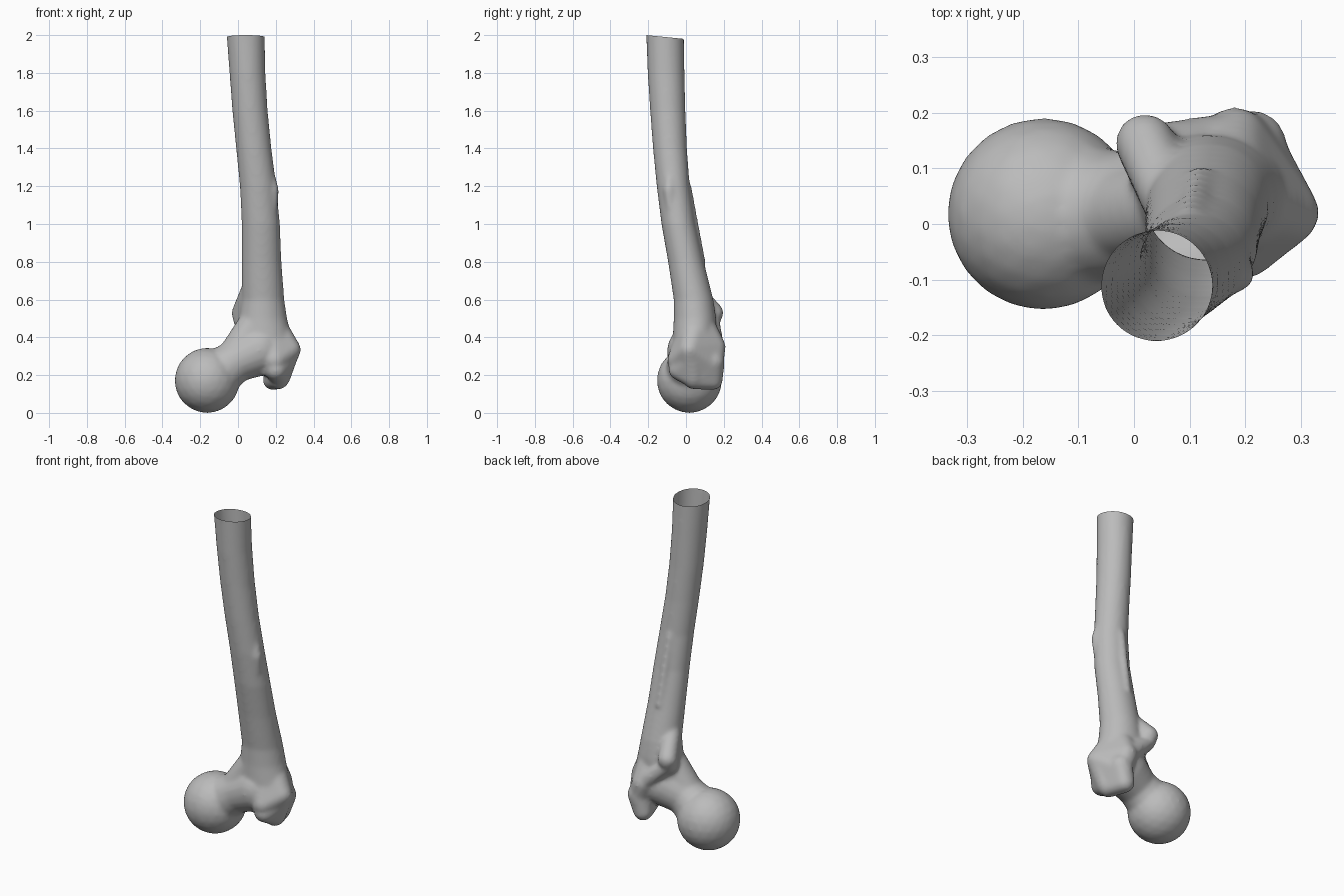
import bpy, bmesh
from math import sin, cos, pi, exp
from mathutils import Vector, Matrix

cube = bpy.data.objects.get("Cube")
if cube:
    bpy.data.objects.remove(cube, do_unlink=True)

bone = bpy.data.materials.new("bone grey")
bone.use_nodes = True
GREY = (0.5, 0.5, 0.5, 1)
bone.diffuse_color = GREY
bone.node_tree.nodes["Principled BSDF"].inputs["Base Color"].default_value = GREY

body = bmesh.new()


def hull(balls):
    """Convex skin around balls given as (x, y, z, radius)."""
    part = bmesh.new()
    for x, y, z, r in balls:
        bmesh.ops.create_icosphere(part, subdivisions=3, radius=r,
                                   matrix=Matrix.Translation((x, y, z)))
    res = bmesh.ops.convex_hull(part, input=part.verts)
    loose = [v for v in part.verts if not v.link_faces]
    inner = set(res["geom_interior"]) | set(res["geom_unused"])
    drop = {v for v in inner if isinstance(v, bmesh.types.BMVert)} | set(loose)
    bmesh.ops.delete(part, geom=list(drop), context='VERTS')
    bmesh.ops.recalc_face_normals(part, faces=part.faces)
    mesh = bpy.data.meshes.new("part")
    part.to_mesh(mesh)
    body.from_mesh(mesh)
    part.free()
    bpy.data.meshes.remove(mesh)


def loft(sections, sides=32):
    """Closed tube through (z, left x, right x, front y, back y) sections."""
    rings = []
    for z, x0, x1, y0, y1 in sections:
        ring = []
        for i in range(sides):
            a = 2 * pi * i / sides
            ring.append(body.verts.new(((x0 + x1) / 2 + cos(a) * (x1 - x0) / 2,
                                        (y0 + y1) / 2 + sin(a) * (y1 - y0) / 2, z)))
        rings.append(ring)
    for low, high in zip(rings, rings[1:]):
        for i in range(sides):
            j = (i + 1) % sides
            body.faces.new((low[i], low[j], high[j], high[i]))
    body.faces.new(rings[0][::-1])
    body.faces.new(rings[-1])


# Shaft, flaring towards the joint end
loft([(0.20, 0.09, 0.23, -0.04, 0.09),
      (0.30, 0.02, 0.28, -0.07, 0.14),
      (0.40, -0.01, 0.285, -0.07, 0.16),
      (0.50, 0.005, 0.26, -0.065, 0.16),
      (0.60, 0.02, 0.245, -0.065, 0.145),
      (0.80, 0.02, 0.23, -0.095, 0.095),
      (1.00, 0.02, 0.222, -0.13, 0.05),
      (1.20, 0.01, 0.203, -0.155, 0.02),
      (1.40, -0.01, 0.177, -0.175, 0.005),
      (1.60, -0.03, 0.157, -0.19, -0.003),
      (1.80, -0.045, 0.145, -0.203, -0.008),
      (2.06, -0.065, 0.14, -0.213, -0.012)])

# Ball head and neck
hull([(-0.163, 0.018, 0.172, 0.173)])
hull([(-0.12, 0.018, 0.20, 0.13), (-0.01, 0.015, 0.275, 0.112)])
hull([(-0.01, 0.015, 0.275, 0.112), (0.11, 0.035, 0.33, 0.135)])
hull([(-0.02, 0.015, 0.30, 0.09), (0.08, 0.03, 0.46, 0.085)])

# Greater trochanter: outer mass, front lobe and rear hook
hull([(0.275, 0.02, 0.335, 0.058), (0.18, 0.15, 0.35, 0.06), (0.235, 0.03, 0.23, 0.055),
      (0.195, -0.04, 0.28, 0.06), (0.16, 0.06, 0.48, 0.085), (0.21, 0.14, 0.25, 0.058)])
hull([(0.20, -0.035, 0.23, 0.058), (0.22, 0.04, 0.19, 0.058), (0.24, 0.03, 0.28, 0.07)])
hull([(0.185, 0.14, 0.175, 0.055), (0.215, 0.04, 0.18, 0.055), (0.21, 0.14, 0.27, 0.065)])

# Lesser trochanter and the ridge joining the two
hull([(0.02, 0.145, 0.53, 0.054), (0.025, 0.13, 0.49, 0.05), (0.06, 0.05, 0.64, 0.05),
      (0.07, 0.06, 0.45, 0.06)])
hull([(0.03, 0.14, 0.48, 0.04), (0.17, 0.15, 0.36, 0.05), (0.1, 0.06, 0.45, 0.06)])

# Small bump and rear ridge on the shaft
hull([(0.185, -0.09, 1.18, 0.032), (0.165, -0.085, 1.26, 0.03), (0.18, -0.08, 1.08, 0.03)])
hull([(0.10, 0.005, 1.2, 0.024), (0.12, 0.08, 0.8, 0.024)])

mesh = bpy.data.meshes.new("thigh_bone")
body.to_mesh(mesh)
body.free()
mesh.materials.append(bone)
obj = bpy.data.objects.new("thigh_bone", mesh)
bpy.context.scene.collection.objects.link(obj)
bpy.context.view_layer.objects.active = obj
obj.select_set(True)

# Fuse the parts into one skin and soften the joins
remesh = obj.modifiers.new("fuse", 'REMESH')
remesh.mode = 'VOXEL'
remesh.voxel_size = 0.01
soften = obj.modifiers.new("soften", 'SMOOTH')
soften.factor = 0.5
soften.iterations = 12
for name in ("fuse", "soften"):
    bpy.ops.object.modifier_apply(modifier=name)

# Cut the shaft open at the top with a slight slope
bm = bmesh.new()
bm.from_mesh(obj.data)
bmesh.ops.bisect_plane(bm, geom=bm.verts[:] + bm.edges[:] + bm.faces[:],
                       plane_co=Vector((0, -0.21, 2.0)), plane_no=Vector((0, 0.1, 1)),
                       clear_outer=True)
for f in bm.faces:
    f.smooth = True
    f.material_index = 0
bm.to_mesh(obj.data)
bm.free()
if not obj.data.materials:
    obj.data.materials.append(bone)
